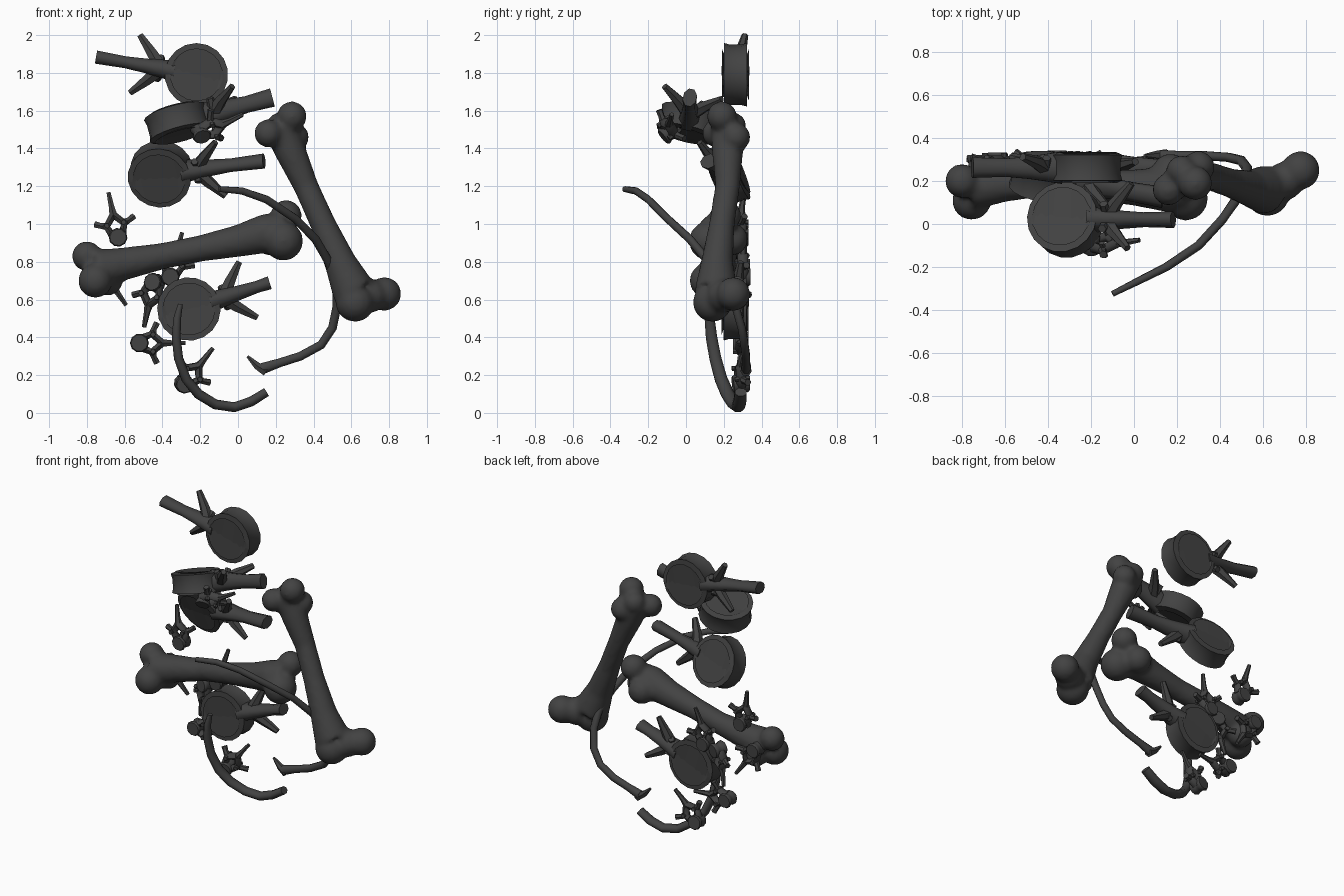
import bpy, bmesh, math
from mathutils import Vector, Matrix

if "Cube" in bpy.data.objects:
    bpy.data.objects.remove(bpy.data.objects["Cube"])

bone = bpy.data.materials.new("dark_bone")
bone.diffuse_color = (.055, .055, .055, 1)
bone.use_nodes = True
bone.node_tree.nodes["Principled BSDF"].inputs["Base Color"].default_value = bone.diffuse_color


def tube(bm, pts, sides=8, flat=1.0, ref=(0, 1, 0)):
    """Closed tapered tube through (x, y, z, radius) points; flat scales it along ref."""
    P = [Vector(p[:3]) for p in pts]
    rings = []
    for i, p in enumerate(P):
        t = (P[min(i + 1, len(P) - 1)] - P[max(i - 1, 0)]).normalized()
        u = t.cross(Vector(ref)).normalized()
        v = t.cross(u)
        r = pts[i][3]
        rings.append([bm.verts.new(p + u * r * math.cos(a) + v * r * flat * math.sin(a))
                      for a in (2 * math.pi * (k + .5) / sides for k in range(sides))])
    for A, B in zip(rings, rings[1:]):
        for k in range(sides):
            j = (k + 1) % sides
            bm.faces.new((A[k], A[j], B[j], B[k]))
    bm.faces.new(rings[0][::-1])
    bm.faces.new(rings[-1])


def finish(bm, name, matrix=Matrix(), angle=55):
    bmesh.ops.recalc_face_normals(bm, faces=bm.faces)
    me = bpy.data.meshes.new(name)
    bm.to_mesh(me)
    bm.free()
    me.materials.append(bone)
    ob = bpy.data.objects.new(name, me)
    bpy.context.collection.objects.link(ob)
    ob.matrix_world = matrix
    bpy.ops.object.select_all(action='DESELECT')
    ob.select_set(True)
    bpy.context.view_layer.objects.active = ob
    bpy.ops.object.shade_smooth_by_angle(angle=math.radians(angle))
    return ob


def place(loc, deg, tip=0, yaw=0):
    """Turn in the front plane by deg, after tipping about the local x axis."""
    return (Matrix.Translation(loc) @ Matrix.Rotation(math.radians(yaw), 4, 'Z')
            @ Matrix.Rotation(math.radians(-deg), 4, 'Y')
            @ Matrix.Rotation(math.radians(tip), 4, 'X'))


def long_bone(name, shaft, knobs):
    bm = bmesh.new()
    tube(bm, shaft, 16)
    for x, y, z, r in knobs:
        bmesh.ops.create_icosphere(bm, subdivisions=3, radius=r,
                                   matrix=Matrix.Translation((x, y, z)))
    ob = finish(bm, name, angle=180)
    m = ob.modifiers.new("fuse", 'REMESH')
    m.mode = 'VOXEL'
    m.voxel_size = .016
    m.use_smooth_shade = True
    s = ob.modifiers.new("soften", 'SMOOTH')
    s.factor = .5
    s.iterations = 5


def large_vertebra(name, matrix, length=.54, arm_y=-.08):
    bm = bmesh.new()
    # waisted body with dished faces
    tube(bm, [(0, -.055, 0, .09), (0, -.072, 0, .14), (0, -.06, 0, .168), (0, -.03, 0, .16),
              (0, .03, 0, .16), (0, .06, 0, .168), (0, .072, 0, .14), (0, .055, 0, .09)],
         18, ref=(1, 0, 0))
    # arch and blade-like spine
    tube(bm, [(.12, 0, 0, .06), (.2, 0, 0, .05), (.27, 0, 0, .042),
              (.38, 0, 0, .034), (length, 0, 0, .038)], 8, 1.35)
    # side arms
    for s in (-1, 1):
        tube(bm, [(.2, 0, .01 * s, .04), (.25, arm_y * .5, .07 * s, .032),
                  (.33, arm_y, .155 * s, .018)], 6)
        tube(bm, [(.2, 0, .02 * s, .03), (.2, arm_y * .9, .06 * s, .02)], 6, ref=(1, 0, 0))
    finish(bm, name, matrix)


def small_vertebra(name, matrix):
    bm = bmesh.new()
    # body
    tube(bm, [(-.072, -.042, 0, .044), (-.072, -.032, 0, .05), (-.072, -.01, 0, .041),
              (-.072, .01, 0, .041), (-.072, .032, 0, .05), (-.072, .042, 0, .044)],
         10, ref=(1, 0, 0))
    # arch round the canal
    for s in (-1, 1):
        tube(bm, [(-.06, 0, .025 * s, .024), (-.005, 0, .048 * s, .022), (.05, 0, 0, .022)],
             6, 1.3)
        tube(bm, [(-.005, 0, .04 * s, .024), (.005, .01, .075 * s, .017),
                  (.02, .02, .105 * s, .019)], 6)
        tube(bm, [(0, -.04, .045 * s, .014), (0, .04, .045 * s, .014)], 6, ref=(1, 0, 0))
    # spine
    tube(bm, [(.035, 0, 0, .026), (.09, .005, 0, .017), (.17, .02, 0, .012)], 6)
    finish(bm, name, matrix)


def rib(name, pts, flat, fork=None):
    bm = bmesh.new()
    tube(bm, pts, 8, flat)
    if fork:
        tube(bm, fork, 6)
    finish(bm, name)


# two long leg bones
long_bone("upright_long_bone",
          [(.22, .22, 1.52, .09), (.28, .22, 1.38, .083), (.36, .22, 1.2, .066),
           (.45, .19, 1.0, .068), (.54, .165, .8, .085), (.61, .16, .65, .115)],
          [(.285, .19, 1.57, .08), (.16, .16, 1.48, .075), (.3, .265, 1.46, .076),
           (.22, .25, 1.52, .07), (.62, .14, .585, .104), (.775, .25, .63, .09),
           (.7, .2, .62, .09)])
long_bone("lying_long_bone",
          [(-.75, .17, .76, .105), (-.6, .19, .79, .087), (-.4, .2, .83, .07),
           (-.2, .18, .87, .07), (0, .17, .91, .085), (.15, .16, .95, .105),
           (.25, .17, .97, .095)],
          [(-.8, .2, .83, .08), (-.755, .11, .7, .092), (-.69, .22, .7, .08),
           (.255, .21, 1.045, .083), (.24, .12, .91, .105), (.17, .24, .92, .088)])

# four large vertebrae
large_vertebra("top_vertebra", place((-.22, .262, 1.79), 170), arm_y=.05)
large_vertebra("tilted_vertebra", place((-.32, .02, 1.535), 15, -103), .52)
large_vertebra("middle_vertebra", place((-.41, .22, 1.265), 7, 22, -10), .56, -.04)
large_vertebra("lower_vertebra", place((-.26, .26, .55), 18), .45, .03)

# scattered small vertebrae: x, y, z, turn, tip
for i, (x, y, z, a, t) in enumerate([
        (-.65, .29, 1.0, 102, 0), (-.46, .28, .62, -105, 20), (-.45, .29, .37, 0, 0),
        (-.24, .29, .21, 50, 10), (-.34, .3, .79, 75, 0), (-.69, .28, .71, -55, 0),
        (-.13, -.09, 1.51, 20, 40)]):
    small_vertebra(f"small_vertebra_{i + 1}", place((x, y, z), a, t))

# two ribs
rib("long_rib",
    [(-.1, -.325, 1.185, .016), (.02, -.265, 1.175, .02), (.15, -.2, 1.13, .022),
     (.3, -.1, 1.03, .023), (.41, .02, .92, .024), (.48, .12, .8, .025), (.52, .21, .68, .025),
     (.525, .26, .57, .025), (.5, .295, .45, .025), (.44, .31, .36, .025),
     (.33, .318, .3, .025), (.22, .318, .265, .025), (.13, .318, .235, .032)], .9,
    [(.15, .318, .22, .03), (.1, .318, .25, .022), (.05, .318, .3, .008)])
rib("short_rib",
    [(-.305, .13, .575, .014), (-.322, .125, .5, .022), (-.327, .135, .4, .025),
     (-.315, .155, .29, .026), (-.275, .185, .18, .027), (-.21, .22, .1, .028),
     (-.12, .255, .045, .028), (-.02, .275, .03, .028), (.07, .285, .06, .028),
     (.15, .29, .11, .026)], 1.3)
